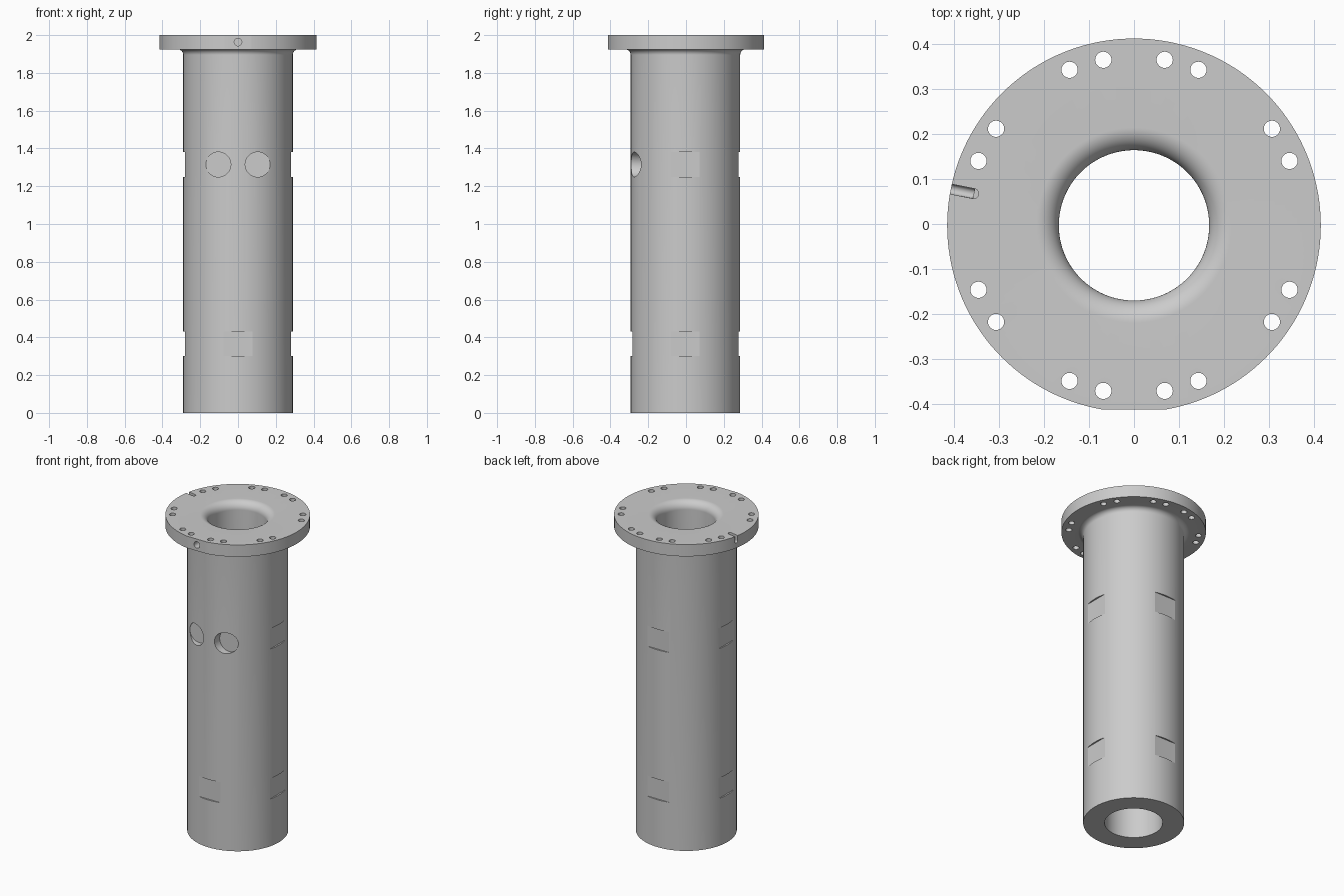
import bpy
import bmesh
from math import sin, cos, pi, radians
from mathutils import Matrix, Vector

old = bpy.data.objects.get("Cube")
if old:
    bpy.data.objects.remove(old, do_unlink=True)

BORE, BODY, RIM = 0.167, 0.29, 0.415
TOP, FLANGE = 2.0, 1.925

steel = bpy.data.materials.new("grey steel")
steel.use_nodes = True
grey = (0.6, 0.6, 0.6, 1)
steel.diffuse_color = grey
steel.node_tree.nodes["Principled BSDF"].inputs["Base Color"].default_value = grey


def make(name, bm):
    bmesh.ops.recalc_face_normals(bm, faces=bm.faces)
    mesh = bpy.data.meshes.new(name)
    bm.to_mesh(mesh)
    bm.free()
    obj = bpy.data.objects.new(name, mesh)
    bpy.context.collection.objects.link(obj)
    mesh.materials.append(steel)
    return obj


def arc(cx, cz, r, start, end, steps=16):
    angles = [radians(start + (end - start) * i / steps) for i in range(steps + 1)]
    return [(cx + r * cos(a), cz + r * sin(a)) for a in angles]


def lathe(name, profile, steps=144):
    bm = bmesh.new()
    verts = [bm.verts.new((r, 0, z)) for r, z in profile]
    edges = [bm.edges.new((a, b)) for a, b in zip(verts, verts[1:] + verts[:1])]
    bmesh.ops.spin(bm, geom=verts + edges, cent=(0, 0, 0), axis=(0, 0, 1),
                   angle=2 * pi, steps=steps, use_merge=True)
    bmesh.ops.remove_doubles(bm, verts=bm.verts, dist=1e-5)
    return make(name, bm)


def rod(bm, start, end, r):
    start, end = Vector(start), Vector(end)
    axis = end - start
    turn = axis.to_track_quat('Z', 'Y').to_matrix().to_4x4()
    bmesh.ops.create_cone(bm, cap_ends=True, segments=48, radius1=r, radius2=r,
                          depth=axis.length,
                          matrix=Matrix.Translation((start + end) / 2) @ turn)


def block(bm, centre, size, angle=0):
    bmesh.ops.create_cube(bm, size=1, matrix=Matrix.Rotation(angle, 4, 'Z')
                          @ Matrix.Translation(centre) @ Matrix.Diagonal((*size, 1)))


# Sleeve and flange in one turned profile, with rounded bore mouth and neck
neck, mouth = 0.03, 0.05
profile = [(BORE, 0), (BODY, 0)]
profile += arc(BODY + neck, FLANGE - neck, neck, 180, 90)
profile += [(RIM, FLANGE), (RIM, TOP)]
profile += arc(BORE + mouth, TOP - mouth, mouth, 90, 180)
sleeve = lathe("flanged_sleeve", profile)

cutters = []

# Shallow flats around the sleeve; the upper front one is replaced by pockets
bm = bmesh.new()
for z, sides in ((0.365, (0, 1, 2, 3)), (1.315, (0, 1, 2))):
    for k in sides:
        block(bm, (0.33, 0, z), (0.1, 0.3, 0.13), k * pi / 2)
cutters.append(make("flat_cutter", bm))

# Two round blind pockets and the flat at the front of the flange
bm = bmesh.new()
for side in (-1, 1):
    rod(bm, (side * 0.104, -0.4, 1.315), (side * 0.104, -0.235, 1.315), 0.066)
block(bm, (0, -0.459, 1.96), (0.4, 0.1, 0.2))
cutters.append(make("front_cutter", bm))

# Bolt holes through the flange, mirrored in each quadrant, and a front drilling
bm = bmesh.new()
for angle in (22.5, 35, 67.5, 79.5):
    x, y = 0.374 * cos(radians(angle)), 0.374 * sin(radians(angle))
    for sx in (-1, 1):
        for sy in (-1, 1):
            rod(bm, (sx * x, sy * y, 1.9), (sx * x, sy * y, 2.05), 0.018)
rod(bm, (0, -0.5, 1.963), (0, -0.34, 1.963), 0.02)
cutters.append(make("bolt_hole_cutter", bm))

# Round-bottomed locating slot in the rim
slot = radians(168.8)
out = Vector((cos(slot), sin(slot), 0))
floor = Vector((0, 0, 1.967))
inner, outer = out * 0.363 + floor, out * 0.46 + floor
bm = bmesh.new()
rod(bm, inner, inner + Vector((0, 0, 0.1)), 0.011)
cutters.append(make("slot_end_cutter", bm))
bm = bmesh.new()
block(bm, (0.4115, 0, 2.017), (0.097, 0.022, 0.1), slot)
cutters.append(make("slot_cutter", bm))
bm = bmesh.new()
rod(bm, inner, outer, 0.0109)
cutters.append(make("slot_floor_cutter", bm))

# Apply the cuts, then remove the cutters
bpy.ops.object.select_all(action='DESELECT')
sleeve.select_set(True)
bpy.context.view_layer.objects.active = sleeve
for cutter in cutters:
    cutter.hide_render = True
    mod = sleeve.modifiers.new(cutter.name, 'BOOLEAN')
    mod.operation = 'DIFFERENCE'
    mod.solver = 'EXACT'
    mod.object = cutter
    bpy.ops.object.modifier_apply(modifier=mod.name)
    bpy.data.objects.remove(cutter, do_unlink=True)

# Centre the trimmed flange and smooth the turned surfaces
sleeve.data.transform(Matrix.Translation((0, -0.003, 0)))
bpy.ops.object.shade_smooth_by_angle(angle=radians(10))
